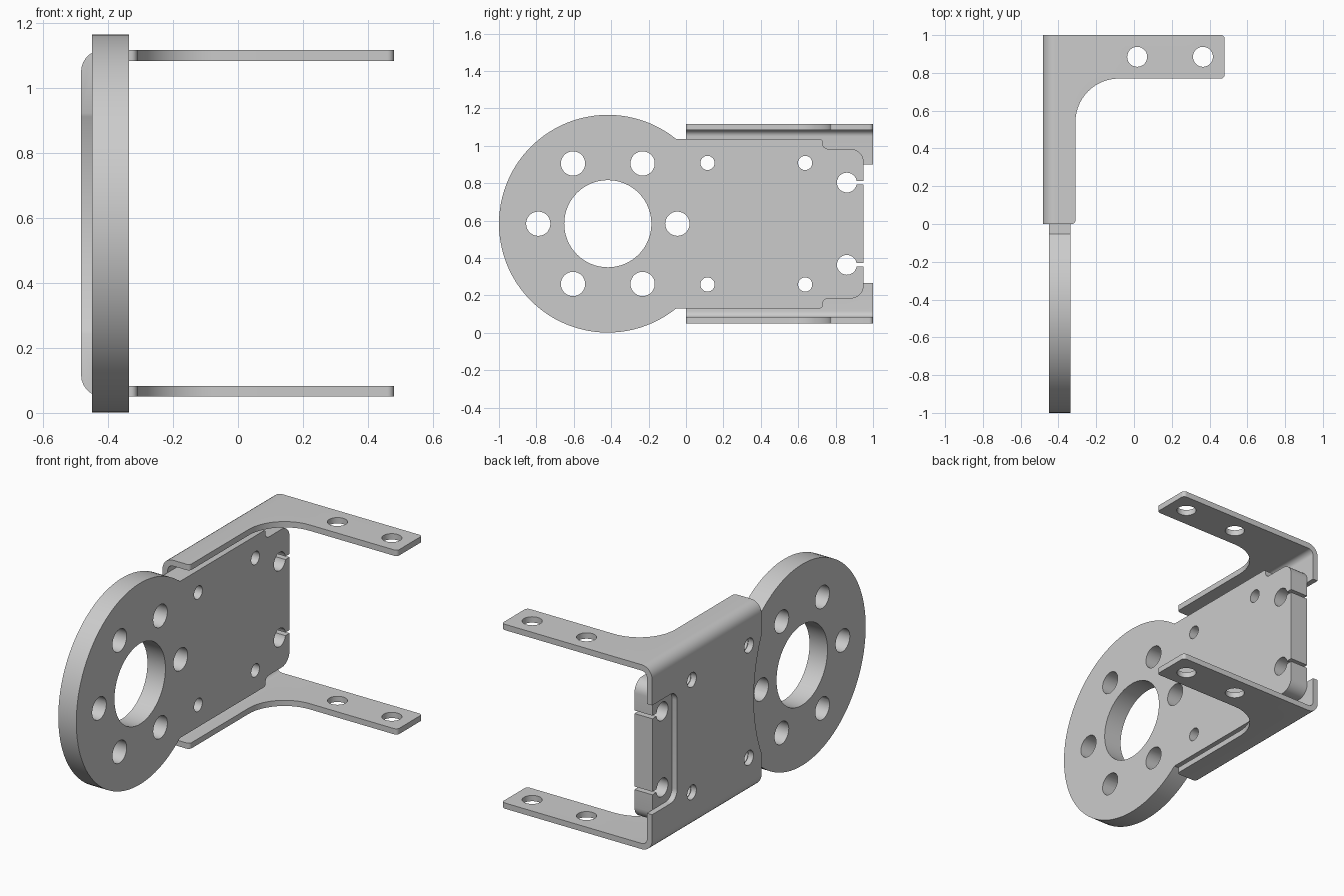
import bpy, bmesh
from math import sin, cos, asin, pi, tan, ceil
from mathutils import Vector

if "Cube" in bpy.data.objects:
    bpy.data.objects.remove(bpy.data.objects["Cube"])

ZC = 0.583  # mid height, everything mirrors about it


def rounded(points):
    """Polygon from (a, b[, radius]) corners; corners with a radius become arcs."""
    out, n = [], len(points)
    for i, p in enumerate(points):
        c = Vector(p[:2])
        if len(p) < 3:
            out.append(c)
            continue
        d1 = (Vector(points[i - 1][:2]) - c).normalized()
        d2 = (Vector(points[(i + 1) % n][:2]) - c).normalized()
        half = d1.angle(d2) / 2
        start = c + d1 * (p[2] / tan(half))
        mid = c + (d1 + d2).normalized() * (p[2] / sin(half))
        v = start - mid
        sweep = pi - 2 * half
        if v.x * d1.y - v.y * d1.x > 0:
            sweep = -sweep
        steps = max(4, ceil(abs(sweep) / (pi / 2) * (14 if p[2] > 0.1 else 7)))
        for k in range(steps + 1):
            a = sweep * k / steps
            out.append(mid + Vector((v.x * cos(a) - v.y * sin(a), v.x * sin(a) + v.y * cos(a))))
    return out


def circle(a, b, r, n=28):
    return [(a + r * cos(2 * pi * k / n), b + r * sin(2 * pi * k / n)) for k in range(n)]


def prism(name, pts, axis, lo, hi):
    """Extrude a 2D outline along the given axis from lo to hi."""
    place = {'x': lambda a, b, t: (t, a, b),
             'y': lambda a, b, t: (a, t, b),
             'z': lambda a, b, t: (a, b, t)}[axis]
    bm = bmesh.new()
    rings = [[bm.verts.new(place(p[0], p[1], t)) for p in pts] for t in (lo, hi)]
    for ring in rings:
        bm.faces.new(ring)
    n = len(pts)
    for i in range(n):
        j = (i + 1) % n
        bm.faces.new((rings[0][i], rings[0][j], rings[1][j], rings[1][i]))
    bmesh.ops.recalc_face_normals(bm, faces=bm.faces)
    me = bpy.data.meshes.new(name)
    bm.to_mesh(me)
    bm.free()
    ob = bpy.data.objects.new(name, me)
    bpy.context.collection.objects.link(ob)
    return ob


def cut(ob, pts, axis, lo, hi, op='DIFFERENCE'):
    tool = prism("cutter", pts, axis, lo, hi)
    tool.hide_render = True
    mod = ob.modifiers.new("cut", 'BOOLEAN')
    mod.operation, mod.solver, mod.object = op, 'EXACT', tool
    bpy.context.view_layer.objects.active = ob
    bpy.ops.object.modifier_apply(modifier=mod.name)
    bpy.data.objects.remove(tool)


def smooth(ob):
    bpy.ops.object.select_all(action='DESELECT')
    ob.select_set(True)
    bpy.context.view_layer.objects.active = ob
    bpy.ops.object.shade_smooth_by_angle(angle=pi / 6)


# Thick mounting plate: round flange merging into a notched rectangle
R, YC, H = 0.582, -0.418, 0.453
a0 = asin(H / R)
disc = [(YC + R * cos(a0 + (2 * pi - 2 * a0) * k / 72),
         ZC + R * sin(a0 + (2 * pi - 2 * a0) * k / 72)) for k in range(73)]
side = [(0.0, -H), (0.73, -H, 0.015), (0.73, -0.4, 0.03), (0.95, -0.4, 0.07)]
side += [(p[0], -p[1], *p[2:]) for p in reversed(side)]
plate = prism("mounting_plate", disc + rounded([(p[0], ZC + p[1], *p[2:]) for p in side]),
              'x', -0.45, -0.335)
cut(plate, circle(YC, ZC, 0.233, 64), 'x', -0.6, -0.2)
for k in range(6):
    a = k * pi / 3
    cut(plate, circle(YC + 0.372 * cos(a), ZC + 0.372 * sin(a), 0.065), 'x', -0.6, -0.2)

# Screw holes and slit relief holes, mirrored top and bottom
for s in (-1, 1):
    for y in (0.115, 0.637):
        cut(plate, circle(y, ZC + s * 0.325, 0.038), 'x', -0.6, -0.2)
    z = ZC + s * 0.22
    cut(plate, circle(0.86, z, 0.053), 'x', -0.6, -0.2)
    cut(plate, [(0.87, z - 0.009), (1.1, z - 0.009), (1.1, z + 0.009), (0.87, z + 0.009)],
        'x', -0.6, -0.2)
smooth(plate)

# Bent sheet bracket: U section trimmed by its L-shaped top outline
u_section = rounded([(0.6, 0.05), (0.6, 0.083), (-0.45, 0.083, 0.033), (-0.45, 1.083, 0.033),
                     (0.6, 1.083), (0.6, 1.117), (-0.483, 1.117, 0.066), (-0.483, 0.05, 0.066)])
bracket = prism("bent_bracket", u_section, 'y', -0.1, 1.1)
cut(bracket, rounded([(-0.7, 0), (-0.31, 0, 0.02), (-0.31, 0.77, 0.23), (0.48, 0.77, 0.02),
                      (0.48, 1, 0.02), (-0.7, 1)]), 'z', -0.1, 1.3, 'INTERSECT')
for x in (0.017, 0.365):
    cut(bracket, circle(x, 0.885, 0.053), 'z', -0.1, 1.3)

# Openings in the bracket web: end window, flange-side relief arc, screw holes
cut(bracket, rounded([(0.77, 0.267, 0.06), (1.1, 0.267), (1.1, 0.899), (0.77, 0.899, 0.06)]),
    'x', -0.6, -0.4)
cut(bracket, circle(-0.79, ZC, 0.86, 128), 'x', -0.6, -0.4)
for s in (-1, 1):
    for y in (0.115, 0.637):
        cut(bracket, circle(y, ZC + s * 0.325, 0.042), 'x', -0.6, -0.4)
smooth(bracket)
